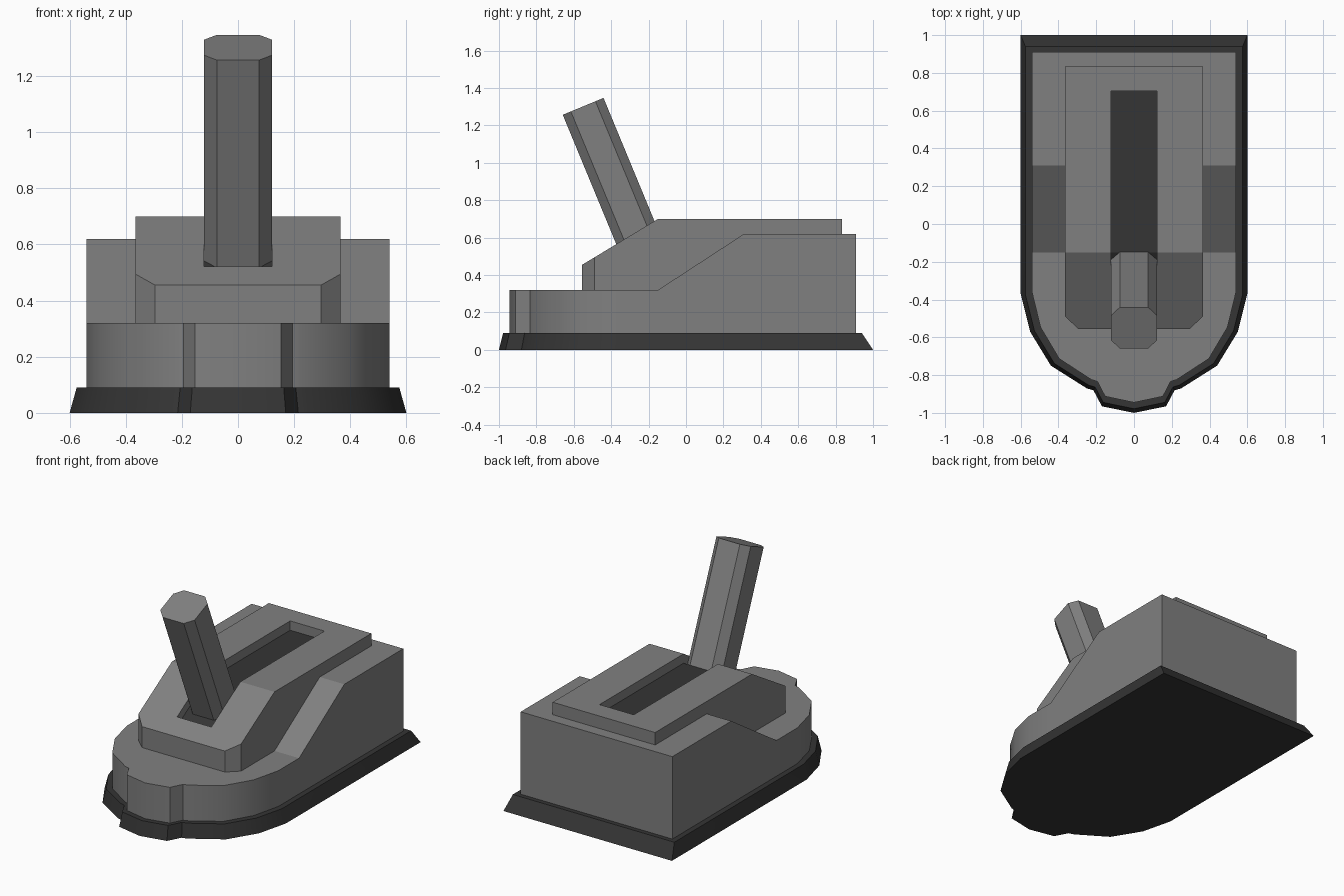
import bpy, bmesh, math
from mathutils import Matrix, Vector

cube = bpy.data.objects.get("Cube")
if cube:
    bpy.data.objects.remove(cube, do_unlink=True)


def make_material(name, value):
    mat = bpy.data.materials.new(name)
    mat.use_nodes = True
    colour = (value, value, value, 1)
    mat.diffuse_color = colour
    mat.node_tree.nodes["Principled BSDF"].inputs["Base Color"].default_value = colour
    return mat


GREY = make_material("mid grey", 0.216)
DARK = make_material("charcoal", 0.035)


def mirrored(half):
    """Close a right-hand outline across the centre line."""
    return half + [(-x, y) for x, y in reversed(half) if x > 0]


def loft(lower, z0, upper, z1):
    """Solid between two outlines with the same number of points."""
    bm = bmesh.new()
    a = [bm.verts.new((x, y, z0)) for x, y in lower]
    b = [bm.verts.new((x, y, z1)) for x, y in upper]
    bm.faces.new(a)
    bm.faces.new(b)
    for i in range(len(a)):
        j = (i + 1) % len(a)
        bm.faces.new((a[i], a[j], b[j], b[i]))
    bmesh.ops.recalc_face_normals(bm, faces=bm.faces[:])
    return bm


def cut(bm, axis, value):
    """Split every face along a plane square to one axis."""
    point, normal = Vector(), Vector()
    point[axis], normal[axis] = value, 1
    geom = bm.verts[:] + bm.edges[:] + bm.faces[:]
    bmesh.ops.bisect_plane(bm, geom=geom, plane_co=point, plane_no=normal, dist=1e-5)


def finish(bm, name, materials, smooth=False):
    mesh = bpy.data.meshes.new(name)
    bm.normal_update()
    bm.to_mesh(mesh)
    bm.free()
    for mat in materials:
        mesh.materials.append(mat)
    if smooth:
        mesh.shade_smooth()
        mesh.set_sharp_from_angle(angle=math.radians(29))
    obj = bpy.data.objects.new(name, mesh)
    bpy.context.collection.objects.link(obj)
    return obj


# Shared plan: square back, rounded front with a small nose
PLAN = mirrored([(0.6, 1), (0.6, -0.37), (0.55, -0.57), (0.44, -0.75),
                 (0.25, -0.87), (0.215, -0.88), (0.17, -0.965), (0, -1)])


def shrunk(sx, sy, shift):
    return [(x * sx, y * sy + shift) for x, y in PLAN]


# Flared skirt
finish(loft(PLAN, 0, shrunk(0.958, 0.959, -0.019), 0.09), "base_skirt", [DARK], True)

# Main housing, high at the back and sloping to a low front deck
bm = loft(shrunk(0.9, 0.9275, -0.0175), 0.09, shrunk(0.9, 0.9275, -0.0175), 0.62)
SLOPE_START, SLOPE_END = -0.15, 0.31
for y in (SLOPE_START, SLOPE_END):
    cut(bm, 1, y)
for v in bm.verts:
    if v.co.z > 0.5 and v.co.y < SLOPE_START + 0.01:
        v.co.z = 0.32
finish(bm, "housing", [GREY], True)

# Raised centre block with a sloped front and a slot for the lever
block = mirrored([(0.365, 0.835), (0.365, -0.49), (0.295, -0.555)])
bm = loft(block, 0.3, block, 0.7)
cut(bm, 1, SLOPE_START)
for v in bm.verts:
    if v.co.z > 0.5 and v.co.y < SLOPE_START:
        v.co.z += 0.605 * (v.co.y - SLOPE_START)
for axis, value in ((0, -0.122), (0, 0.122), (1, -0.445), (1, 0.705)):
    cut(bm, axis, value)
bm.normal_update()
slot = []
for f in bm.faces:
    c = f.calc_center_median()
    if f.normal.z > 0.5 and abs(c.x) < 0.12 and -0.445 < c.y < 0.705:
        slot.append(f)
result = bmesh.ops.extrude_face_region(bm, geom=slot)["geom"]
for item in result:
    if isinstance(item, bmesh.types.BMVert):
        item.co.z -= 0.06
    elif isinstance(item, bmesh.types.BMFace):
        item.material_index = 1
bmesh.ops.delete(bm, geom=[f for f in slot if f.is_valid], context="FACES")
finish(bm, "slotted_block", [GREY, DARK])

# Leaning lever with chamfered corners
section = mirrored([(0.122, 0.071), (0.075, 0.118)])
section = [(0.122, -0.071), (0.122, 0.071), (0.075, 0.118), (-0.075, 0.118),
           (-0.122, 0.071), (-0.122, -0.071), (-0.075, -0.118), (0.075, -0.118)]
bm = loft(section, -0.9, section, 0)
lean = Matrix.Rotation(math.atan2(0.36, 0.87), 4, "X")
bm.transform(Matrix.Translation((0, -0.55, 1.302)) @ lean)
finish(bm, "lever", [GREY])
